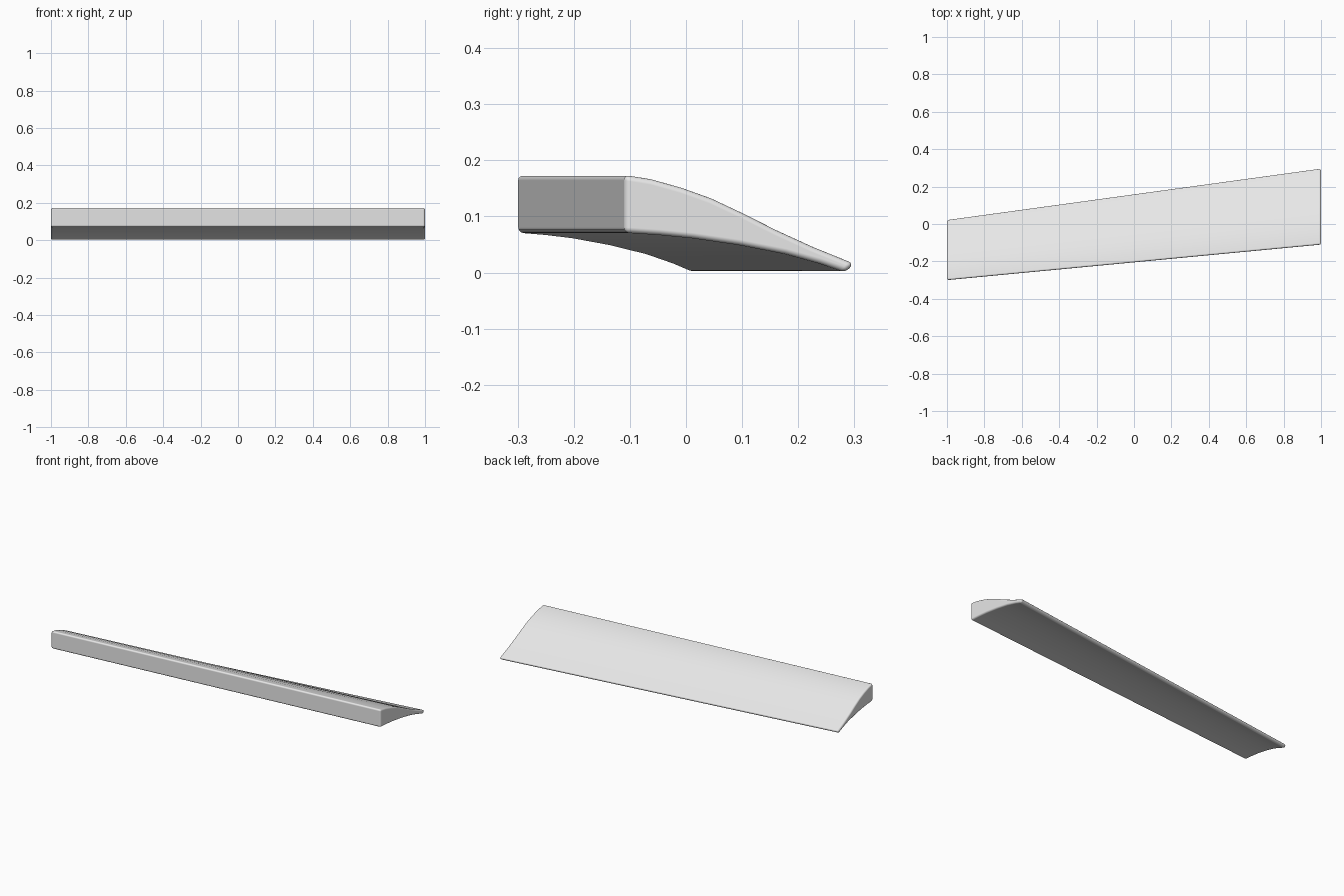
import bpy
import bmesh

cube = bpy.data.objects.get("Cube")
if cube:
    bpy.data.objects.remove(cube)

# Single pale grey material
grey = bpy.data.materials.new("pale grey")
grey.use_nodes = True
colour = (0.8, 0.8, 0.8, 1)
grey.diffuse_color = colour
grey.node_tree.nodes["Principled BSDF"].inputs["Base Color"].default_value = colour

# Section as (chord fraction, height): domed top, blunt nose, hollow underside
TOP = [(0, 0.174), (0.12, 0.166), (0.25, 0.151), (0.38, 0.132),
       (0.52, 0.105), (0.66, 0.076), (0.82, 0.046), (1, 0.016)]
BOTTOM = [(0.965, 0), (0.85, 0.016), (0.7, 0.033), (0.5, 0.049),
          (0.3, 0.061), (0.15, 0.067), (0, 0.071)]
section = TOP + BOTTOM


def end_ring(bm, x, nose, tail):
    return [bm.verts.new((x, nose + (tail - nose) * t, z)) for t, z in section]


# Tapered, skewed blade lofted between its two ends
bm = bmesh.new()
left = end_ring(bm, 1, -0.11, 0.30)
right = end_ring(bm, -1, -0.30, 0.025)
for i in range(len(section)):
    j = (i + 1) % len(section)
    bm.faces.new((left[i], left[j], right[j], right[i]))
bm.faces.new(left)
bm.faces.new(right)
bmesh.ops.recalc_face_normals(bm, faces=bm.faces)
mesh = bpy.data.meshes.new("blade")
bm.to_mesh(mesh)
bm.free()
mesh.materials.append(grey)
blade = bpy.data.objects.new("blade", mesh)
bpy.context.collection.objects.link(blade)

# Softly rounded corners and ends
bevel = blade.modifiers.new("rounded edges", "BEVEL")
bevel.width = 0.012
bevel.segments = 4
bevel.limit_method = "ANGLE"
bevel.angle_limit = 0.5
bevel.harden_normals = True

bpy.context.view_layer.objects.active = blade
blade.select_set(True)
bpy.ops.object.shade_smooth_by_angle(angle=0.6)
